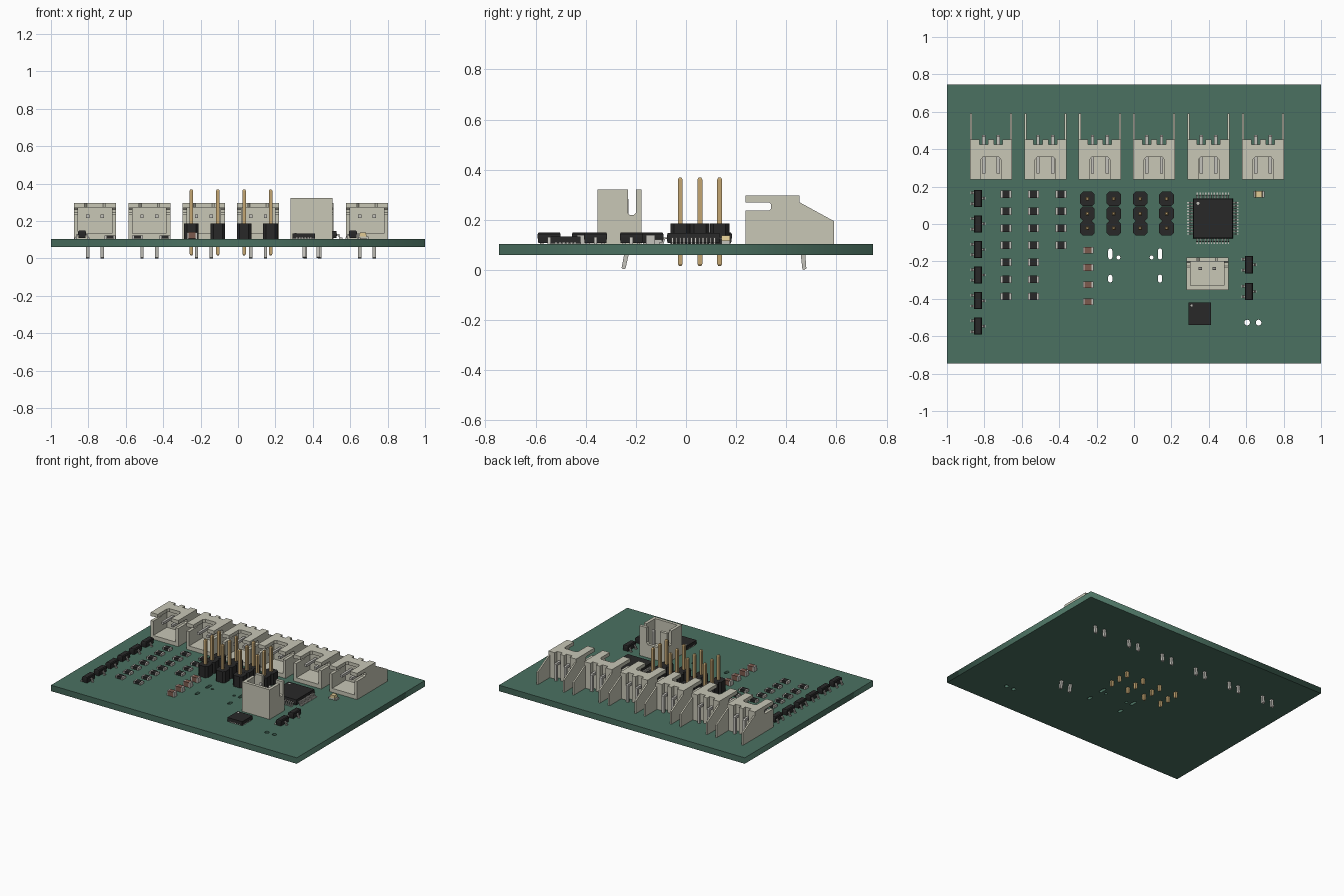
import bpy, bmesh
from math import pi, cos, sin
from mathutils import Matrix

if "Cube" in bpy.data.objects:
    bpy.data.objects.remove(bpy.data.objects["Cube"])

Z = 0.104  # board top


def material(name, rgb):
    m = bpy.data.materials.new(name)
    m.diffuse_color = (*rgb, 1)
    m.use_nodes = True
    m.node_tree.nodes["Principled BSDF"].inputs["Base Color"].default_value = m.diffuse_color
    return m


GREEN = material("board_green", (0.07, 0.165, 0.12))
CREAM = material("cream_plastic", (0.58, 0.57, 0.47))
BLACK = material("black_plastic", (0.022, 0.022, 0.022))
TIN = material("tin", (0.55, 0.54, 0.5))
GOLD = material("gold", (0.55, 0.38, 0.17))
BROWN = material("ceramic_brown", (0.2, 0.1, 0.075))
AMBER = material("amber_lens", (0.75, 0.6, 0.3))


def prism(bm, pts, axis, a, b):
    """Extrude a 2D outline along an axis from a to b."""
    def at(p, t):
        return {"x": (t, p[0], p[1]), "y": (p[0], t, p[1]), "z": (p[0], p[1], t)}[axis]
    lo = [bm.verts.new(at(p, a)) for p in pts]
    hi = [bm.verts.new(at(p, b)) for p in pts]
    bm.faces.new(lo)
    bm.faces.new(hi)
    n = len(pts)
    for i in range(n):
        j = (i + 1) % n
        bm.faces.new((lo[i], lo[j], hi[j], hi[i]))
    return lo + hi


def stack(bm, cx, cy, rings):
    """Rectangular rings (z, half_x, half_y) joined bottom to top."""
    prev = None
    for k, (z, hx, hy) in enumerate(rings):
        ring = [bm.verts.new((cx + sx * hx, cy + sy * hy, z))
                for sx, sy in ((-1, -1), (1, -1), (1, 1), (-1, 1))]
        if prev:
            for i in range(4):
                j = (i + 1) % 4
                bm.faces.new((prev[i], prev[j], ring[j], ring[i]))
        if k in (0, len(rings) - 1):
            bm.faces.new(ring)
        prev = ring


def box(bm, x0, x1, y0, y1, z0, z1):
    stack(bm, (x0 + x1) / 2, (y0 + y1) / 2,
          [(z, (x1 - x0) / 2, (y1 - y0) / 2) for z in (z0, z1)])


def gull(bm, r0, r1, top, width, angle, offset):
    """Gull-wing lead leaving a chip body at radius r0 and landing at r1."""
    t, m = 0.006, r0 + (r1 - r0) * 0.45
    pts = [(r0 - 0.004, top), (m, top), (m + t, Z + t), (r1, Z + t),
           (r1, Z), (m, Z), (m - t, top - t), (r0 - 0.004, top - t)]
    vs = prism(bm, pts, "y", offset - width / 2, offset + width / 2)
    bmesh.ops.rotate(bm, verts=vs, matrix=Matrix.Rotation(angle, 3, "Z"))


def disc(bm, x, y, r, z0, z1):
    prism(bm, [(x + r * cos(i * pi / 8), y + r * sin(i * pi / 8)) for i in range(16)], "z", z0, z1)


def part(name, mat, build, places=((0, 0),)):
    """Build one mesh and link a copy at every place."""
    bm = bmesh.new()
    build(bm)
    bmesh.ops.recalc_face_normals(bm, faces=bm.faces[:])
    me = bpy.data.meshes.new(name)
    bm.to_mesh(me)
    bm.free()
    me.materials.append(mat)
    for x, y in places:
        ob = bpy.data.objects.new(name, me)
        ob.location = (x, y, 0)
        bpy.context.collection.objects.link(ob)


# Circuit board: filled outline with drilled holes and slots
def slot(x, y, r, half):
    return [(x + r * cos(a), y + r * sin(a) + (half if i < 9 else -half))
            for i, a in enumerate([k * pi / 8 for k in range(9)] + [pi + k * pi / 8 for k in range(9)])]


outlines = [[(-1, -0.745), (1, -0.745), (1, 0.745), (-1, 0.745)]]
for sx in (-0.127, 0.139):
    outlines += [slot(sx, -0.16, 0.011, 0.018), slot(sx, -0.292, 0.011, 0.01)]
for hx, hy, hr in ((-0.083, -0.179, 0.01), (0.094, -0.179, 0.01),
                   (0.605, -0.527, 0.015), (0.666, -0.527, 0.015)):
    outlines.append(slot(hx, hy, hr, 0.0005))
cu = bpy.data.curves.new("board_outline", "CURVE")
cu.dimensions, cu.fill_mode, cu.extrude = "2D", "BOTH", 0.022
for o in outlines:
    sp = cu.splines.new("POLY")
    sp.points.add(len(o) - 1)
    for p, (x, y) in zip(sp.points, o):
        p.co = (x, y, 0, 1)
    sp.use_cyclic_u = True
cu.materials.append(GREEN)
board = bpy.data.objects.new("circuit_board", cu)
board.location.z = Z - 0.022
bpy.context.collection.objects.link(board)
bpy.context.view_layer.objects.active = board
board.select_set(True)
bpy.ops.object.convert(target="MESH")


# Side-entry sockets along the back
def side_socket(bm):
    back = [(0.09, 0.453), (0.062, 0.453), (0.062, 0.425), (0.016, 0.425), (0.016, 0.453)]
    back += [(-x, y) for x, y in reversed(back)]
    wall = [(0.238, Z), (0.453, Z), (0.453, 0.297), (0.238, 0.297), (0.238, 0.27),
            (0.332, 0.27), (0.34, 0.262), (0.34, 0.246), (0.332, 0.238), (0.238, 0.238)]
    fin = [(0.453, Z), (0.59, Z), (0.59, 0.195), (0.453, 0.27)]
    for s in (-1, 1):
        prism(bm, wall, "x", s * 0.09, s * 0.1125)
        prism(bm, fin, "x", s * 0.1015, s * 0.1125)
    box(bm, -0.09, 0.09, 0.238, 0.395, Z, 0.133)
    notch = [(-0.09, 0.238), (-0.055, 0.238), (-0.055, 0.343), (-0.043, 0.358),
             (0.043, 0.358), (0.055, 0.343), (0.055, 0.238), (0.09, 0.238)]
    prism(bm, notch + back, "z", 0.272, 0.297)
    prism(bm, [(-0.09, 0.395), (0.09, 0.395)] + back, "z", Z, 0.272)


def side_pins(bm):
    path = [(0.27, 0.216), (0.458, 0.216), (0.458, 0.06), (0.464, 0.004), (0.47, 0),
            (0.48, 0.006), (0.476, 0.06), (0.476, 0.226), (0.468, 0.234), (0.27, 0.234)]
    for s in (-1, 1):
        prism(bm, path, "x", s * 0.039 - 0.009, s * 0.039 + 0.009)


sockets = [(-0.765 + 0.291 * i, 0) for i in range(6)]
part("side_socket", CREAM, side_socket, sockets)
part("side_socket_pins", TIN, side_pins, sockets)


# Upright socket
def upright_socket(bm):
    wall = [(-0.353, Z), (-0.178, Z), (-0.178, 0.322), (-0.2, 0.322), (-0.2, 0.228), (-0.207, 0.22),
            (-0.225, 0.22), (-0.232, 0.228), (-0.232, 0.322), (-0.353, 0.322)]
    for s in (-1, 1):
        prism(bm, wall, "x", s * 0.09, s * 0.1125)
    box(bm, -0.09, 0.09, -0.353, -0.33, Z, 0.322)
    box(bm, -0.09, 0.09, -0.33, -0.2, Z, 0.14)
    back = [(-0.09, Z), (0.09, Z), (0.09, 0.322), (0.055, 0.322), (0.055, 0.215), (0.043, 0.2),
            (-0.043, 0.2), (-0.055, 0.215), (-0.055, 0.322), (-0.09, 0.322)]
    prism(bm, back, "y", -0.2, -0.178)


def upright_pins(bm):
    path = [(-0.247, 0.28), (-0.247, 0.06), (-0.257, 0.008), (-0.25, 0.003), (-0.241, 0.006),
            (-0.229, 0.06), (-0.229, 0.28), (-0.234, 0.29), (-0.242, 0.29)]
    for s in (-1, 1):
        prism(bm, path, "x", s * 0.038 - 0.009, s * 0.038 + 0.009)


part("upright_socket", CREAM, upright_socket, [(0.392, 0)])
part("upright_socket_pins", TIN, upright_pins, [(0.392, 0)])


# Pin headers: four columns of three
def header_block(bm):
    h, c = 0.039, 0.024
    prism(bm, [(-h, -c), (-c, -h), (c, -h), (h, -c), (h, c), (c, h), (-c, h), (-h, c)], "z", Z, 0.186)


headers = [(-0.249 + 0.141 * i, -0.023 + 0.0785 * j) for i in range(4) for j in range(3)]
part("header_block", BLACK, header_block, headers)
part("header_pin", GOLD, lambda bm: stack(bm, 0, 0, [
    (0.016, 0.005, 0.005), (0.024, 0.0095, 0.0095), (0.361, 0.0095, 0.0095), (0.369, 0.005, 0.005)]), headers)

# Large flat chip with leads on four sides
chip = [(0.422, 0.03)]
part("large_chip", BLACK, lambda bm: stack(bm, 0, 0, [
    (Z + 0.004, 0.104, 0.104), (0.126, 0.107, 0.107), (0.147, 0.104, 0.104)]), chip)
part("large_chip_leads", TIN, lambda bm: [
    gull(bm, 0.105, 0.138, 0.129, 0.007, a * pi / 2, (i - 5.5) * 0.0152)
    for a in range(4) for i in range(12)], chip)
part("large_chip_dot", TIN, lambda bm: disc(bm, -0.08, 0.08, 0.008, 0.14, 0.1475), chip)


# Small leadless chip
def small_pads(bm):
    for i in range(6):
        o = (i - 2.5) * 0.0152
        box(bm, -0.061, 0.061, o - 0.004, o + 0.004, Z, Z + 0.006)
        box(bm, o - 0.004, o + 0.004, -0.061, 0.061, Z, Z + 0.006)


small = [(0.352, -0.48)]
part("small_chip", BLACK, lambda bm: box(bm, -0.06, 0.06, -0.06, 0.06, Z + 0.001, 0.134), small)
part("small_chip_pads", TIN, small_pads, small)
part("small_chip_dot", TIN, lambda bm: disc(bm, -0.044, 0.044, 0.006, 0.13, 0.1345), small)

# Three-lead transistors
transistors = [(-0.834, 0.137 - 0.1366 * i) for i in range(6)] + [(0.614, -0.218), (0.614, -0.361)]
part("transistor_body", BLACK, lambda bm: stack(bm, 0, 0, [
    (Z + 0.004, 0.018, 0.043), (0.13, 0.021, 0.046), (0.143, 0.021, 0.046), (0.149, 0.016, 0.043)]), transistors)
part("transistor_leads", TIN, lambda bm: [
    gull(bm, 0.02, 0.04, 0.131, 0.013, a, o) for a, o in ((0, 0), (pi, 0.029), (pi, -0.029))], transistors)


# Two-terminal surface parts: resistors, capacitors and an indicator
def terminals(hx, hy, h):
    def build(bm):
        for s in (-1, 1):
            stack(bm, s * (hx - 0.005), 0, [(Z, 0.005, hy), (Z + h, 0.005, hy)])
    return build


def chip_part(name, mat, hx, hy, h, places):
    part(name + "_body", mat, lambda bm: box(
        bm, 0.01 - hx, hx - 0.01, -hy, hy, Z + 0.001, Z + h), places)
    part(name + "_terminals", TIN, terminals(hx, hy * 0.99, h * 0.98), places)


resistors = [(x, 0.159 - 0.0909 * i) for x, n in ((-0.685, 7), (-0.538, 7), (-0.391, 4)) for i in range(n)]
chip_part("resistor", BLACK, 0.029, 0.019, 0.018, resistors)
chip_part("capacitor", BROWN, 0.029, 0.018, 0.036, [(-0.245, -0.141 - 0.0917 * i) for i in range(4)])
led = [(0.668, 0.159)]
chip_part("indicator", CREAM, 0.03, 0.017, 0.014, led)
part("indicator_lens", AMBER, lambda bm: stack(bm, 0, 0, [
    (Z + 0.013, 0.02, 0.0165), (Z + 0.033, 0.016, 0.0165)]), led)
